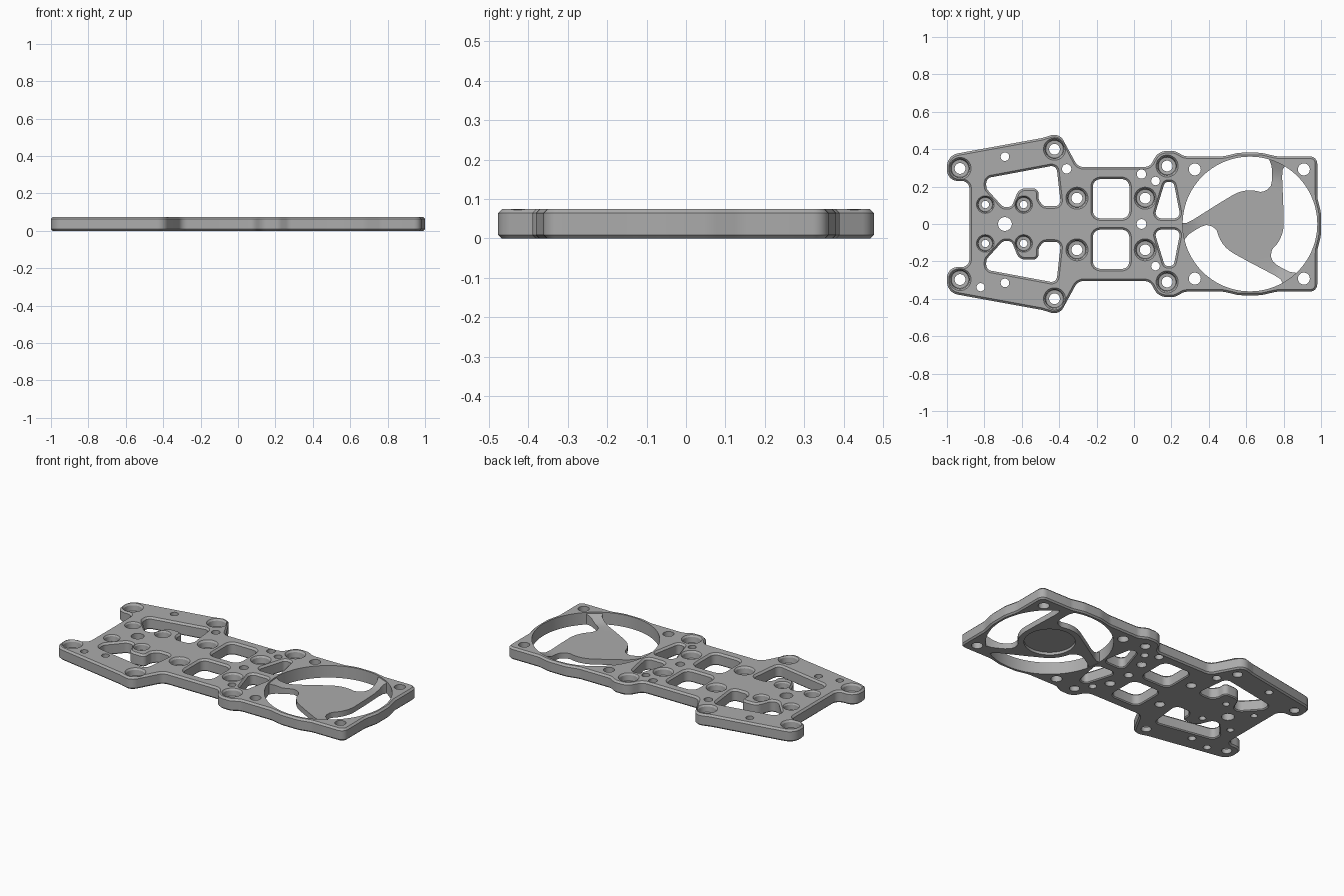
import bpy, bmesh
from math import sin, cos, tan, pi, radians
from mathutils import Vector, Matrix

cube = bpy.data.objects.get("Cube")
if cube:
    bpy.data.objects.remove(cube, do_unlink=True)

THICK = 0.075
CHAMFER = 0.011
FAN = Vector((0.62, 0))

grey = bpy.data.materials.new("machined grey")
grey.use_nodes = True
grey.diffuse_color = (0.41, 0.41, 0.41, 1)
grey.node_tree.nodes["Principled BSDF"].inputs["Base Color"].default_value = (0.41, 0.41, 0.41, 1)


def circle(x, y, r, n=32):
    return [Vector((x + r * cos(2 * pi * i / n), y + r * sin(2 * pi * i / n))) for i in range(n)]


def rounded(corners, steps=6):
    """Closed loop from (x, y, radius) corners, each rounded with an arc."""
    loop = []
    for i, (x, y, r) in enumerate(corners):
        p = Vector((x, y))
        a = Vector(corners[i - 1][:2]) - p
        b = Vector(corners[(i + 1) % len(corners)][:2]) - p
        turn = pi - a.angle(b)
        cut = min(r * tan(turn / 2), 0.48 * a.length, 0.48 * b.length)
        r = cut / tan(turn / 2)
        a.normalize()
        b.normalize()
        centre = p + (a + b).normalized() * (r / cos(turn / 2))
        start = p + a * cut - centre
        sign = 1 if (-a).cross(b) > 0 else -1
        for k in range(steps + 1):
            loop.append(centre + Matrix.Rotation(sign * turn * k / steps, 2) @ start)
    return loop


def mirrored(loop):
    return [Vector((p.x, -p.y)) for p in reversed(loop)]


def offset(loop, d):
    """Grow a loop by d along its outward normals."""
    area = sum(loop[i - 1].cross(p) for i, p in enumerate(loop))
    s = 1 if area > 0 else -1
    out = []
    for i, p in enumerate(loop):
        t = (p - loop[i - 1]).normalized() + (loop[(i + 1) % len(loop)] - p).normalized()
        t.normalize()
        out.append(p + Vector((t.y, -t.x)) * d * s)
    return out


def wall(bm, loop, profile):
    """Sweep a loop through (offset, height) steps; return the end edges."""
    rings = [[bm.verts.new((p.x, p.y, z)) for p in offset(loop, d)] for d, z in profile]
    n = len(loop)
    for lo, hi in zip(rings, rings[1:]):
        for i in range(n):
            j = (i + 1) % n
            bm.faces.new((lo[i], lo[j], hi[j], hi[i]))
    ends = []
    for ring in (rings[0], rings[-1]):
        ends.append([bm.edges.get((ring[i], ring[(i + 1) % n])) for i in range(n)])
    return ends


def fill(bm, edges):
    bmesh.ops.triangle_fill(bm, use_beauty=True, edges=edges, normal=(0, 0, 1))


def finish(bm, name):
    bmesh.ops.recalc_face_normals(bm, faces=bm.faces)
    mesh = bpy.data.meshes.new(name)
    bm.to_mesh(mesh)
    bm.free()
    mesh.materials.append(grey)
    obj = bpy.data.objects.new(name, mesh)
    bpy.context.collection.objects.link(obj)
    bpy.ops.object.select_all(action='DESELECT')
    obj.select_set(True)
    bpy.context.view_layer.objects.active = obj
    bpy.ops.object.shade_smooth_by_angle(angle=radians(30))


# Base plate outline: back half, then its mirror image
half = [(1.0, .06, .15), (.98, .14, .15), (.98, .362, .04), (.76, .362, .1), (.68, .381, .15),
        (.56, .381, .15), (.48, .362, .1), (.27, .362, .06), (.22, .39, .06), (.13, .39, .07),
        (.085, .305, .05), (-.30, .305, .05), (-.40, .488, .06), (-.49, .46, .06),
        (-1.0, .367, .07), (-1.0, .23, .06), (-.88, .23, .04)]
outline = rounded(half + [(x, -y, r) for x, y, r in reversed(half)])

# Windows cut through the plate
square = rounded([(-.22, .03, .04), (-.025, .03, .04), (-.025, .24, .04), (-.22, .24, .04)])
wedge = rounded([(.105, .03, .03), (.25, .03, .03), (.212, .225, .025), (.165, .225, .025)])
hook = rounded([(-.79, .245, .04), (-.415, .315, .03), (-.39, .095, .03), (-.485, .095, .035),
                (-.51, .13, .03), (-.51, .19, .05), (-.615, .19, .05), (-.655, .09, .04),
                (-.70, .09, .04), (-.79, .19, .04)])

straight = [(0, 0), (0, THICK)]
chamfered = [(.006, 0), (0, .006), (0, THICK - CHAMFER), (CHAMFER, THICK)]
cuts = [(w, chamfered) for base in (square, wedge, hook) for w in (base, mirrored(base))]
cuts.append((circle(FAN.x, FAN.y, .36, 96), straight))

# Counterbored screw holes, large and small
large = [(0, 0), (0, .03), (.018, .032), (.022, THICK - .01), (.03, THICK)]
small = [(0, 0), (0, .035), (.018, .037), (.021, THICK - .008), (.027, THICK)]
for s in (1, -1):
    for x, y in ((-.93, .297), (-.425, .40), (.177, .31), (-.305, .138), (.06, .138)):
        cuts.append((circle(x, s * y, .029), large))
    for x in (-.795, -.59):
        cuts.append((circle(x, s * .104, .02), small))
    for x in (.325, .908):
        cuts.append((circle(x, s * .292, .032), straight))
# Plain holes
for x, y, r in ((-.69, .36, .023), (-.36, .295, .025), (.04, .267, .025), (.115, .23, .023),
                (.115, -.225, .023), (.04, 0, .026), (-.69, 0, .037), (-.82, -.338, .022),
                (-.69, -.315, .023)):
    cuts.append((circle(x, y, r, 24), straight))

bm = bmesh.new()
bottom, top = wall(bm, outline, [(-.009, 0), (0, .009), (0, THICK - CHAMFER), (-CHAMFER, THICK)])
for loop, profile in cuts:
    b, t = wall(bm, loop, profile)
    bottom += b
    top += t
fill(bm, bottom)
fill(bm, top)
finish(bm, "base_plate")

# Motor hub with three swept arms that ramp up to meet the ring
arm = [(.18, 0), (.178, .10), (.174, .20), (.172, .25), (.174, .29), (.19, .315), (.15, .335),
       (.10, .352), (.116, .31), (.118, .27), (.118, .235), (.112, .205), (.095, .185), (.075, .175)]
arm += [(.18 * cos(radians(a)), .18 * sin(radians(a))) for a in range(72, 120, 8)]
hub = [FAN + Matrix.Rotation(k * 2 * pi / 3, 2) @ Vector(p) for k in range(3) for p in arm]

HUB_TOP = .035
bm = bmesh.new()
bottom, top = wall(bm, hub, [(0, .001), (0, HUB_TOP)])
for v in {v for e in top for v in e.verts}:
    reach = (v.co.xy - FAN).length
    v.co.z += max(0, reach - .29) * .45
rim, ceiling = wall(bm, circle(FAN.x, FAN.y, .145, 64), [(0, .001), (0, .018)])
fill(bm, top)
fill(bm, bottom + rim)
fill(bm, ceiling)
finish(bm, "motor_hub")
